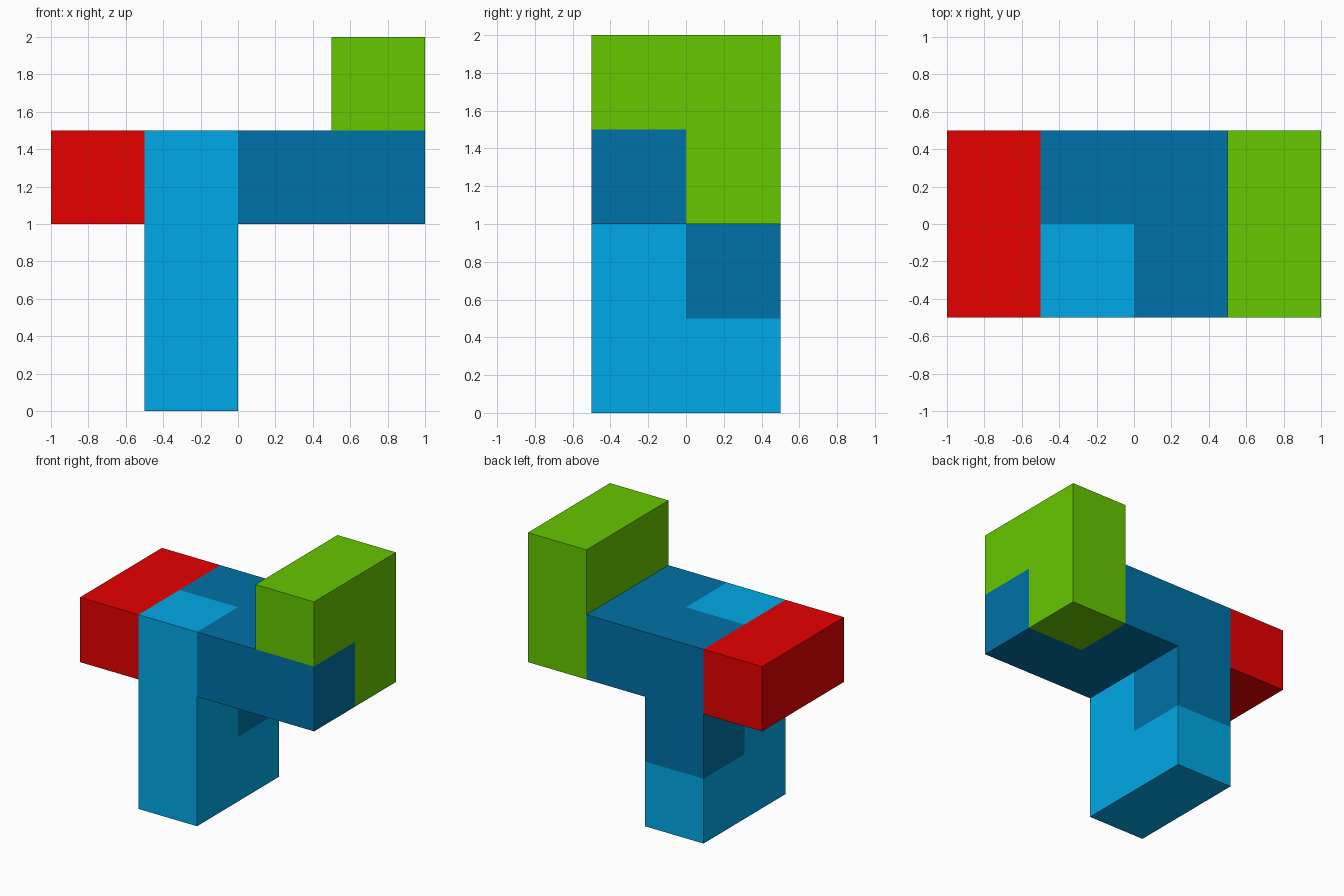
import bpy
import bmesh
import math
from mathutils import Vector

if "Cube" in bpy.data.objects:
    bpy.data.objects.remove(bpy.data.objects["Cube"])

CELL = 0.5
ORIGIN = Vector((-1.0, -0.5, 0.0))

# Puzzle pieces: name, linear colour, occupied grid cells (x, y, z)
PIECES = [
    ("red_bar", "red", (0.81, 0.0, 0.0),
     [(0, 0, 2), (0, 1, 2)]),
    ("light_blue_leg", "light blue", (0.0, 0.395, 0.8),
     [(1, 0, 0), (1, 0, 1), (1, 0, 2), (1, 1, 0)]),
    ("dark_blue_link", "dark blue", (0.0, 0.168, 0.392),
     [(1, 1, 1), (1, 1, 2), (2, 1, 2), (2, 0, 2), (3, 0, 2)]),
    ("green_corner", "green", (0.13, 0.57, 0.0),
     [(3, 0, 3), (3, 1, 3), (3, 1, 2)]),
]


def build_piece(name, colour_name, colour, cells):
    """Closed shell around a set of cubes, with flat areas merged."""
    bm = bmesh.new()
    for cell in cells:
        for axis in range(3):
            for side in (0, 1):
                neighbour = list(cell)
                neighbour[axis] += 2 * side - 1
                if tuple(neighbour) in cells:
                    continue
                u, v = (axis + 1) % 3, (axis + 2) % 3
                loop = [(0, 0), (1, 0), (1, 1), (0, 1)]
                if side == 0:
                    loop.reverse()
                verts = []
                for a, b in loop:
                    p = Vector(cell)
                    p[axis] += side
                    p[u] += a
                    p[v] += b
                    verts.append(bm.verts.new(ORIGIN + p * CELL))
                bm.faces.new(verts)
    bmesh.ops.remove_doubles(bm, verts=bm.verts, dist=0.001)
    bmesh.ops.dissolve_limit(bm, angle_limit=math.radians(1),
                             verts=bm.verts, edges=bm.edges)
    mesh = bpy.data.meshes.new(name)
    bm.to_mesh(mesh)
    bm.free()
    mat = bpy.data.materials.new(colour_name)
    mat.diffuse_color = (*colour, 1.0)
    mat.use_nodes = True
    mat.node_tree.nodes["Principled BSDF"].inputs["Base Color"].default_value = mat.diffuse_color
    mesh.materials.append(mat)
    bpy.context.collection.objects.link(bpy.data.objects.new(name, mesh))


for piece in PIECES:
    build_piece(*piece)
